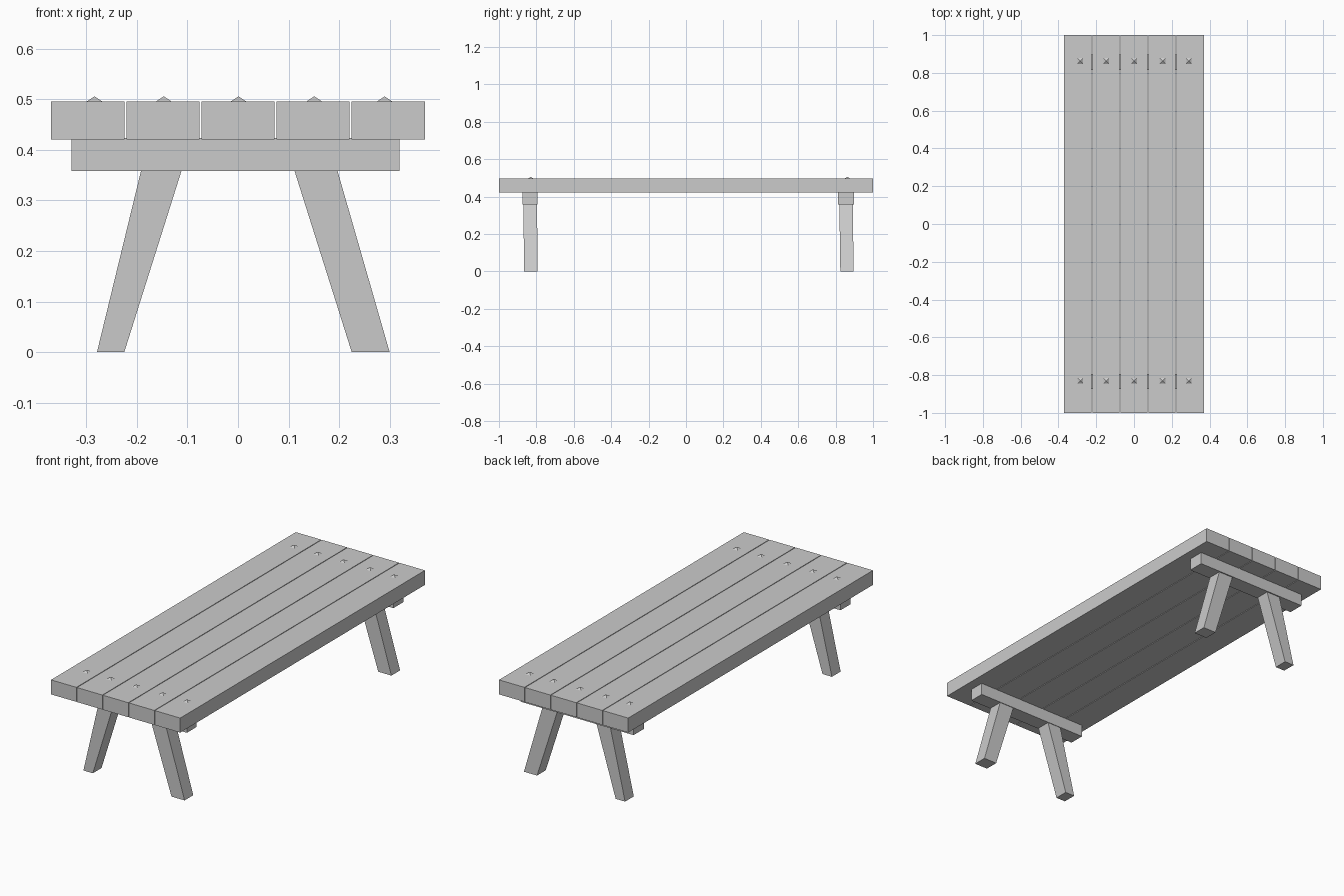
import bpy, bmesh

if "Cube" in bpy.data.objects:
    bpy.data.objects.remove(bpy.data.objects["Cube"])


def hexa(name, bottom, top, z0, z1):
    """Solid between two rectangles (x0, x1, y0, y1) at heights z0 and z1."""
    bm = bmesh.new()
    rings = []
    for (x0, x1, y0, y1), z in ((bottom, z0), (top, z1)):
        rings.append([bm.verts.new((x, y, z))
                      for x, y in ((x0, y0), (x1, y0), (x1, y1), (x0, y1))])
    lo, hi = rings
    bm.faces.new(lo[::-1])
    bm.faces.new(hi)
    for i in range(4):
        j = (i + 1) % 4
        bm.faces.new((lo[i], lo[j], hi[j], hi[i]))
    finish(name, bm)


def pyramid(name, x, y, z, half, height):
    bm = bmesh.new()
    base = [bm.verts.new((x + a * half, y + b * half, z))
            for a, b in ((-1, -1), (1, -1), (1, 1), (-1, 1))]
    tip = bm.verts.new((x, y, z + height))
    bm.faces.new(base[::-1])
    for i in range(4):
        bm.faces.new((base[i], base[(i + 1) % 4], tip))
    finish(name, bm)


def finish(name, bm):
    mesh = bpy.data.meshes.new(name)
    bm.to_mesh(mesh)
    bm.free()
    bpy.context.collection.objects.link(bpy.data.objects.new(name, mesh))


PLANK_Z, TOP_Z, BEAM_Z = 0.421, 0.496, 0.358

# tabletop planks with narrow gaps
for i in range(5):
    cx = (i - 2) * 0.1485
    r = (cx - 0.0725, cx + 0.0725, -1, 1)
    hexa(f"plank_{i + 1}", r, r, PLANK_Z, TOP_Z)

# each end: beam y range, leg y range at foot and top, nail row y
ends = {
    "front": ((-0.873, -0.793), (-0.865, -0.794), (-0.870, -0.796), -0.83),
    "back": ((0.814, 0.898), (0.825, 0.896), (0.820, 0.892), 0.863),
}
for end, (beam, foot, head, nail_y) in ends.items():
    # cross beam under the planks
    r = (-0.329, 0.319, *beam)
    hexa(f"{end}_beam", r, r, BEAM_Z, PLANK_Z + 0.003)
    # splayed tapering legs
    hexa(f"{end}_left_leg", (-0.279, -0.225, *foot), (-0.192, -0.112, *head), 0, BEAM_Z)
    hexa(f"{end}_right_leg", (0.225, 0.300, *foot), (0.197 - 0.085, 0.197, *head), 0, BEAM_Z)
    # pointed nail heads, one per plank
    for i, x in enumerate((-0.284, -0.147, 0.001, 0.151, 0.290)):
        pyramid(f"{end}_nail_{i + 1}", x, nail_y, TOP_Z, 0.015, 0.01)
